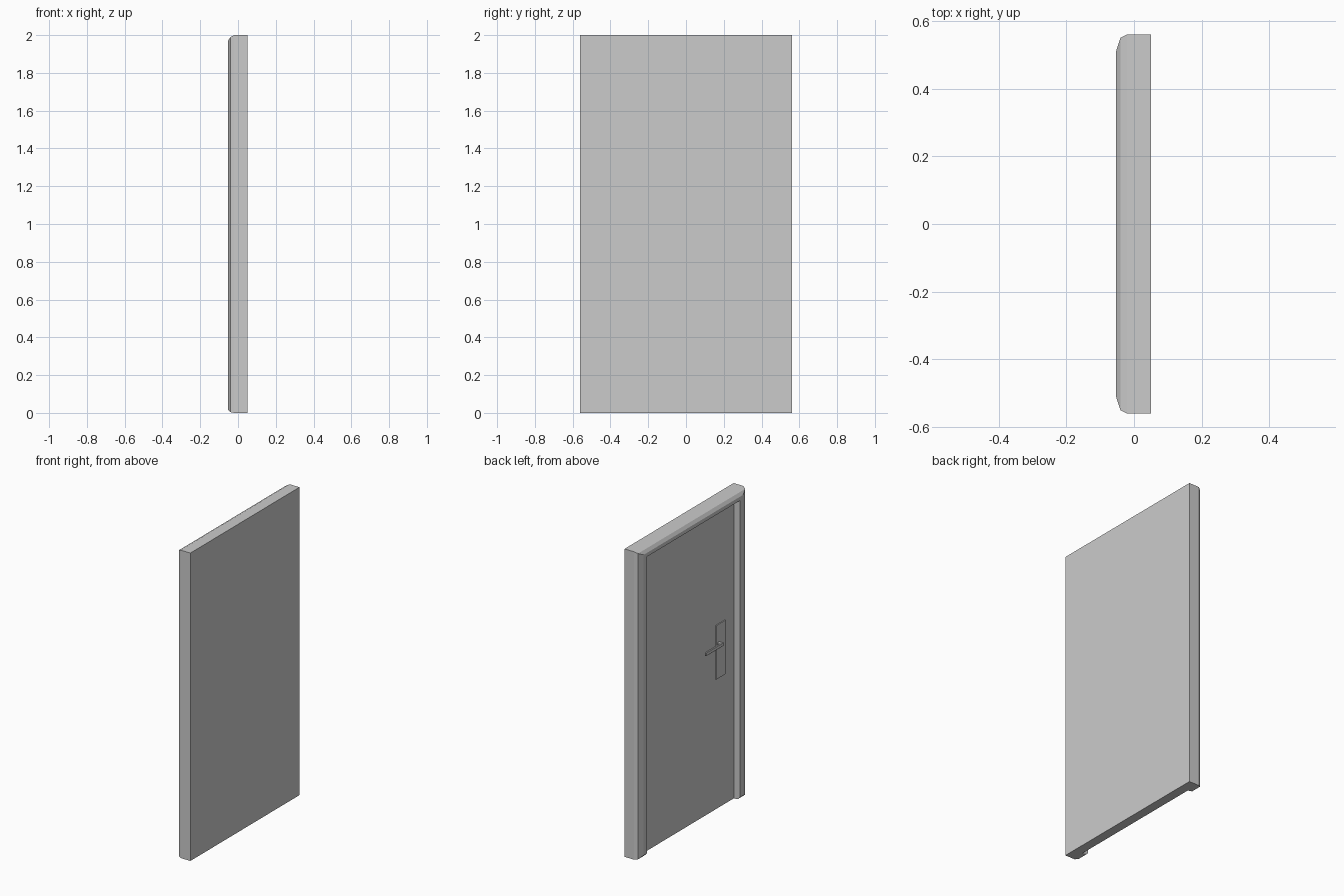
import bpy, bmesh
from mathutils import Vector

if "Cube" in bpy.data.objects:
    bpy.data.objects.remove(bpy.data.objects["Cube"])

HALF_W, HEIGHT = 0.56, 2.0


def finish(name, bm):
    bmesh.ops.recalc_face_normals(bm, faces=bm.faces)
    mesh = bpy.data.meshes.new(name)
    bm.to_mesh(mesh)
    bm.free()
    obj = bpy.data.objects.new(name, mesh)
    bpy.context.collection.objects.link(obj)
    return obj


def box(name, lo, hi, bevel=0.0):
    lo, hi = Vector(lo), Vector(hi)
    bm = bmesh.new()
    bmesh.ops.create_cube(bm, size=1)
    bmesh.ops.scale(bm, vec=hi - lo, verts=bm.verts)
    bmesh.ops.translate(bm, vec=(lo + hi) / 2, verts=bm.verts)
    if bevel:
        bmesh.ops.bevel(bm, geom=bm.edges[:], offset=bevel, segments=1, affect='EDGES')
    return finish(name, bm)


# Door frame: rounded profile swept up one jamb, across the head and down again
# each point: x, inset from side, inset from top, height of the jamb foot
profile = [(0.05, 0, 0, 0), (-0.02, 0, 0, 0), (-0.04, 0.01, 0.01, 0.004),
           (-0.053, 0.05, 0.03, 0.018), (-0.053, 0.083, 0.055, 0.018),
           (-0.04, 0.083, 0.055, 0.004), (-0.02, 0.083, 0.055, 0),
           (0.05, 0.083, 0.055, 0)]
bm = bmesh.new()
rings = []
for side, top in ((-1, False), (-1, True), (1, True), (1, False)):
    rings.append([bm.verts.new((x, side * (HALF_W - s), HEIGHT - t if top else foot))
                  for x, s, t, foot in profile])
n = len(profile)
for a, b in zip(rings, rings[1:]):
    for i in range(n):
        j = (i + 1) % n
        bm.faces.new((a[i], a[j], b[j], b[i]))
# feet of the jambs: strips across the profile
for r in (rings[0], rings[-1]):
    for i in range(n // 2 - 1):
        bm.faces.new((r[i], r[i + 1], r[n - 2 - i], r[n - 1 - i]))
finish("door_frame", bm)

# Door leaf set inside the frame
box("door_leaf", (-0.01, -0.477, 0), (0.05, 0.477, 1.945))

# Lock plate, spindle and lever
box("lock_plate", (-0.016, -0.385, 0.845), (-0.01, -0.29, 1.195))
box("handle_spindle", (-0.04, -0.32, 1.06), (-0.012, -0.30, 1.08))
box("handle_lever", (-0.045, -0.325, 1.058), (-0.032, -0.145, 1.082), 0.003)
